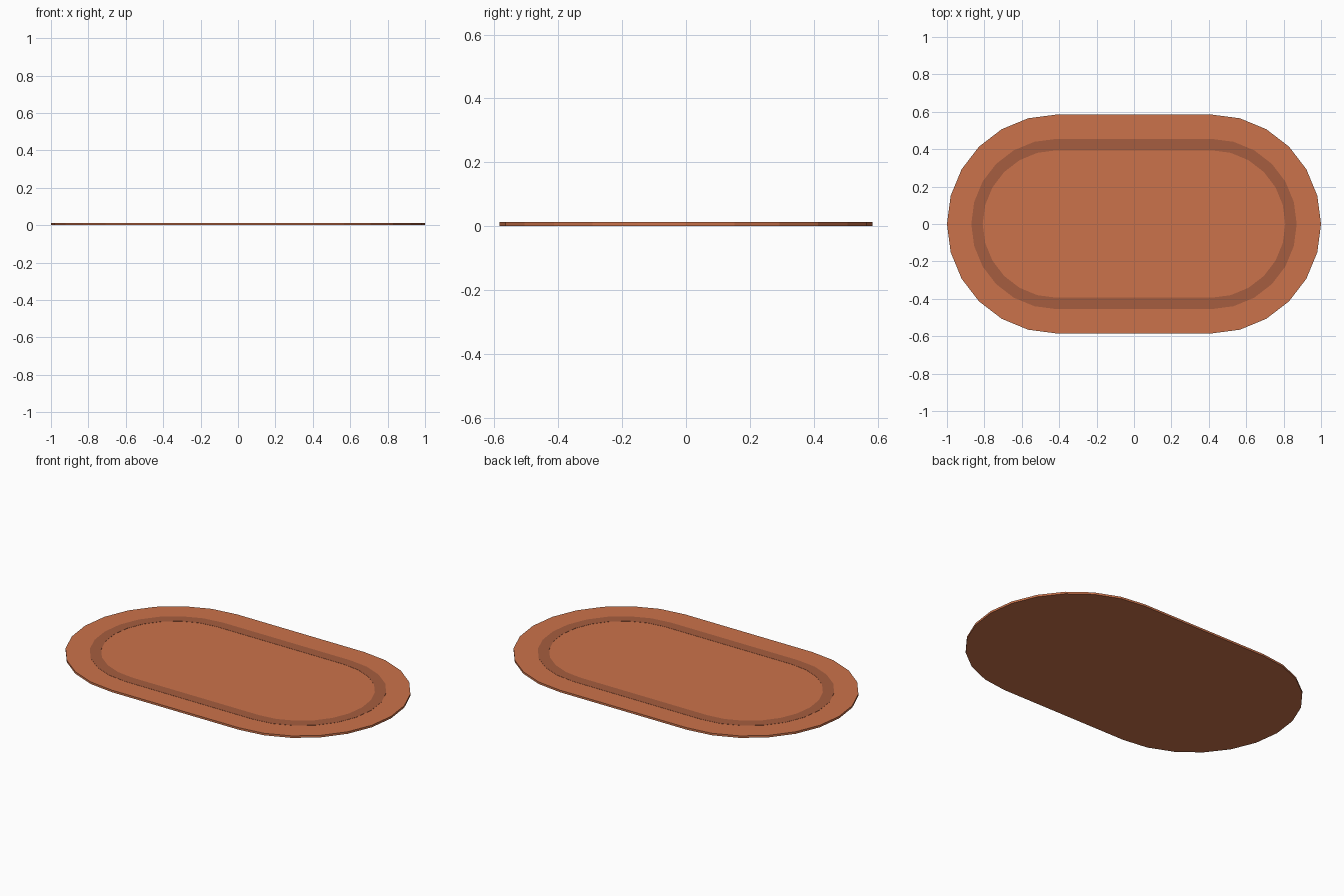
import bpy, bmesh
from math import sin, cos, pi

if "Cube" in bpy.data.objects:
    bpy.data.objects.remove(bpy.data.objects["Cube"])

HALF_STRAIGHT = 0.415   # centre of each rounded end
SEGMENTS = 12           # sides per rounded end


def material(name, color):
    m = bpy.data.materials.new(name)
    m.diffuse_color = (*color, 1)
    m.use_nodes = True
    m.node_tree.nodes["Principled BSDF"].inputs["Base Color"].default_value = m.diffuse_color
    return m


def stadium(bm, radius, z):
    """Loop of vertices around a straight-sided oval."""
    loop = []
    for cx, start in ((HALF_STRAIGHT, -pi / 2), (-HALF_STRAIGHT, pi / 2)):
        for i in range(SEGMENTS + 1):
            a = start + pi * i / SEGMENTS
            loop.append(bm.verts.new((cx + radius * cos(a), radius * sin(a), z)))
    return loop


def bridge(bm, a, b):
    n = len(a)
    for i in range(n):
        j = (i + 1) % n
        bm.faces.new((a[i], a[j], b[j], b[i]))


def finish(bm, name, mat):
    bmesh.ops.recalc_face_normals(bm, faces=bm.faces)
    mesh = bpy.data.meshes.new(name)
    bm.to_mesh(mesh)
    bm.free()
    mesh.materials.append(mat)
    bpy.context.collection.objects.link(bpy.data.objects.new(name, mesh))


# Mat: thin flat slab
bm = bmesh.new()
low, high = stadium(bm, 0.585, 0), stadium(bm, 0.585, 0.012)
bridge(bm, low, high)
bm.faces.new(high)
bm.faces.new(low[::-1])
finish(bm, "mat", material("terracotta", (0.60, 0.17, 0.07)))

# Border stripe: very thin closed band lying on the mat
bm = bmesh.new()
loops = [stadium(bm, r, z) for r, z in
         ((0.455, 0.0115), (0.455, 0.013), (0.394, 0.013), (0.394, 0.0115))]
for k in range(4):
    bridge(bm, loops[k], loops[(k + 1) % 4])
finish(bm, "border_stripe", material("dark_terracotta", (0.38, 0.11, 0.05)))
